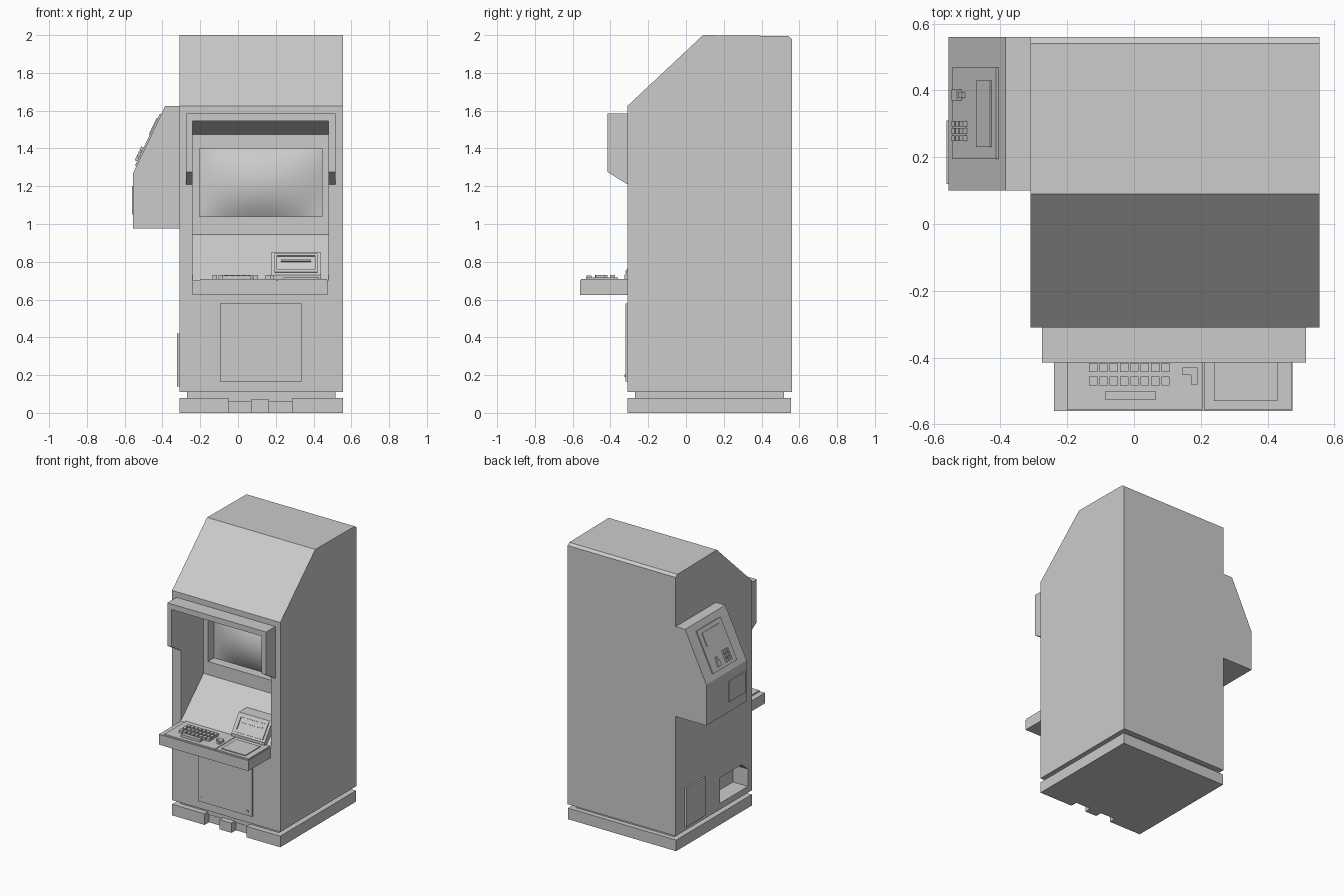
import bpy, bmesh
from mathutils import Matrix, Vector

if "Cube" in bpy.data.objects:
    bpy.data.objects.remove(bpy.data.objects["Cube"])


def finish(name, bm, matrix=None):
    bmesh.ops.recalc_face_normals(bm, faces=bm.faces)
    mesh = bpy.data.meshes.new(name)
    bm.to_mesh(mesh)
    bm.free()
    ob = bpy.data.objects.new(name, mesh)
    bpy.context.collection.objects.link(ob)
    if matrix:
        ob.matrix_world = matrix
    return ob


def boxes(name, specs, matrix=None):
    """One object from a list of (x0, x1, y0, y1, z0, z1) boxes."""
    bm = bmesh.new()
    for x0, x1, y0, y1, z0, z1 in specs:
        m = Matrix.Translation(((x0 + x1) / 2, (y0 + y1) / 2, (z0 + z1) / 2))
        m = m @ Matrix.Diagonal((x1 - x0, y1 - y0, z1 - z0, 1))
        bmesh.ops.create_cube(bm, size=1, matrix=m)
    return finish(name, bm, matrix)


def prism(name, pts, axis, a, b):
    """Profile extruded along an axis from a to b."""
    place = {'x': lambda p, t: (t, p[0], p[1]),
             'y': lambda p, t: (p[0], t, p[1]),
             'z': lambda p, t: (p[0], p[1], t)}[axis]
    bm = bmesh.new()
    lo = [bm.verts.new(place(p, a)) for p in pts]
    hi = [bm.verts.new(place(p, b)) for p in pts]
    bm.faces.new(lo)
    bm.faces.new(hi)
    for i in range(len(pts)):
        j = (i + 1) % len(pts)
        bm.faces.new((lo[i], lo[j], hi[j], hi[i]))
    return finish(name, bm)


def cut(target, cutter):
    mod = target.modifiers.new("cut", 'BOOLEAN')
    mod.operation = 'DIFFERENCE'
    mod.solver = 'EXACT'
    mod.object = cutter
    bpy.context.view_layer.objects.active = target
    bpy.ops.object.modifier_apply(modifier=mod.name)
    bpy.data.objects.remove(cutter)


# Cabinet body with sloped top front
body = prism("cabinet_body", [(-.31, .11), (-.31, 1.625), (.09, 2), (.54, 1.995),
                              (.56, 1.98), (.56, .11)], 'x', -.31, .555)
# Operator recess, screen opening and side pocket
cut(body, prism("recess_cutter", [(-.5, .70), (-.31, .70), (-.05, .945), (-.05, 1.475),
                                  (-.31, 1.545), (-.5, 1.545)], 'x', -.24, .48))
cut(body, boxes("screen_cutter", [(-.205, .445, -.1, .03, 1.04, 1.40)]))
cut(body, prism("pocket_cutter", [(-.265, .155), (-.265, .28), (-.19, .34), (.055, .34),
                                  (.055, .155)], 'x', -.5, -.19))

# Base
boxes("base_neck", [(-.27, .515, -.27, .52, .06, .13)])
prism("plinth", [(-.31, -.31), (-.05, -.31), (-.05, -.26), (.285, -.26), (.285, -.31),
                 (.555, -.31), (.555, .555), (-.31, .555)], 'z', 0, .08)
boxes("front_foot", [(.07, .165, -.31, -.25, 0, .07)])

# Hood around the recess
cheek = [(-.415, 1.585), (-.415, 1.275), (-.31, 1.21), (-.31, 1.585)]
prism("hood_left", cheek, 'x', -.275, -.24)
prism("hood_right", cheek, 'x', .48, .515)
boxes("hood_top", [(-.24, .48, -.415, -.31, 1.545, 1.585)])

# Bulged screen
bm = bmesh.new()
bmesh.ops.create_grid(bm, x_segments=24, y_segments=16, size=1)
for v in bm.verts:
    u, w = v.co.x, v.co.y
    v.co = Vector((.12 + .325 * u, .02 - .06 * (1 - u * u) * (1 - w * w), 1.22 + .18 * w))
for f in bm.faces:
    f.smooth = True
screen = finish("screen", bm)
if screen.data.polygons[0].normal.y > 0:
    screen.data.flip_normals()

# Desk with keyboard and pad
boxes("desk", [(-.24, .475, -.56, -.30, .625, .70)])
boxes("desk_plates", [(-.2, .205, -.555, -.31, .695, .71),
                      (.21, .472, -.555, -.31, .695, .71)])
boxes("touch_pad", [(.24, .43, -.53, -.36, .705, .716)])
keys = [(-.135 + i * .031, -.11 + i * .031, y, y + .027, .705, .73)
        for i in range(8) for y in (-.483, -.443, -.403)]
keys.append((-.085, .065, -.527, -.5, .705, .728))
boxes("keys", keys)
prism("return_key", [(.145, -.43), (.19, -.43), (.19, -.48), (.17, -.48), (.17, -.452),
                     (.145, -.452)], 'z', .705, .73)

# Slanted card reader
prism("card_reader", [(-.325, .70), (-.325, .73), (-.24, .85), (-.13, .85), (-.2, .70)],
      'x', .175, .44)
d = Vector((0, .085, .12)).normalized()
n = Vector((0, -d.z, d.y))
m = Matrix((Vector((1, 0, 0)), d, n)).transposed().to_4x4()
m.translation = (.307, -.325, .73)
boxes("reader_frame", [(-.115, .115, .015, .03, 0, .008), (-.115, .115, .12, .135, 0, .008),
                       (-.115, -.1, .03, .12, 0, .008), (.1, .115, .03, .12, 0, .008)], m)
boxes("reader_slot_lip", [(-.08, .08, .085, .095, 0, .007)], m)

# Front door with screws, and left service plate
boxes("front_door", [(-.095, .335, -.32, -.30, .165, .58)])
boxes("door_screws", [(x - .007, x + .007, -.325, -.31, .19, .204) for x in (-.065, .3)])
boxes("side_service_plate", [(-.322, -.30, .24, .457, .14, .42)])

# Side terminal on the left
prism("side_terminal", [(-.31, .975), (-.555, .975), (-.555, 1.27), (-.385, 1.625),
                        (-.31, 1.625)], 'y', .10, .56)
boxes("terminal_hatch", [(-.561, -.55, .12, .31, 1.05, 1.2)])

# Controls laid on the terminal's slanted face: local x up the slope, y along it, z outward
u = Vector((.17, 0, .355)).normalized()
m = Matrix((u, Vector((0, 1, 0)), u.cross(Vector((0, 1, 0))))).transposed().to_4x4()
m.translation = (-.555, 0, 1.27)
boxes("terminal_panel", [(.04, .345, .195, .468, -.01, .008)], m)
boxes("terminal_display", [(.22, .315, .23, .43, 0, .014)], m)
boxes("terminal_keys", [(.065 + i * .029, .087 + i * .029, y, y + .017, 0, .022)
                        for i in range(3) for y in (.248, .27, .292)], m)
boxes("coin_slot", [(.065, .105, .37, .402, 0, .022), (.105, .13, .378, .395, 0, .018)], m)
